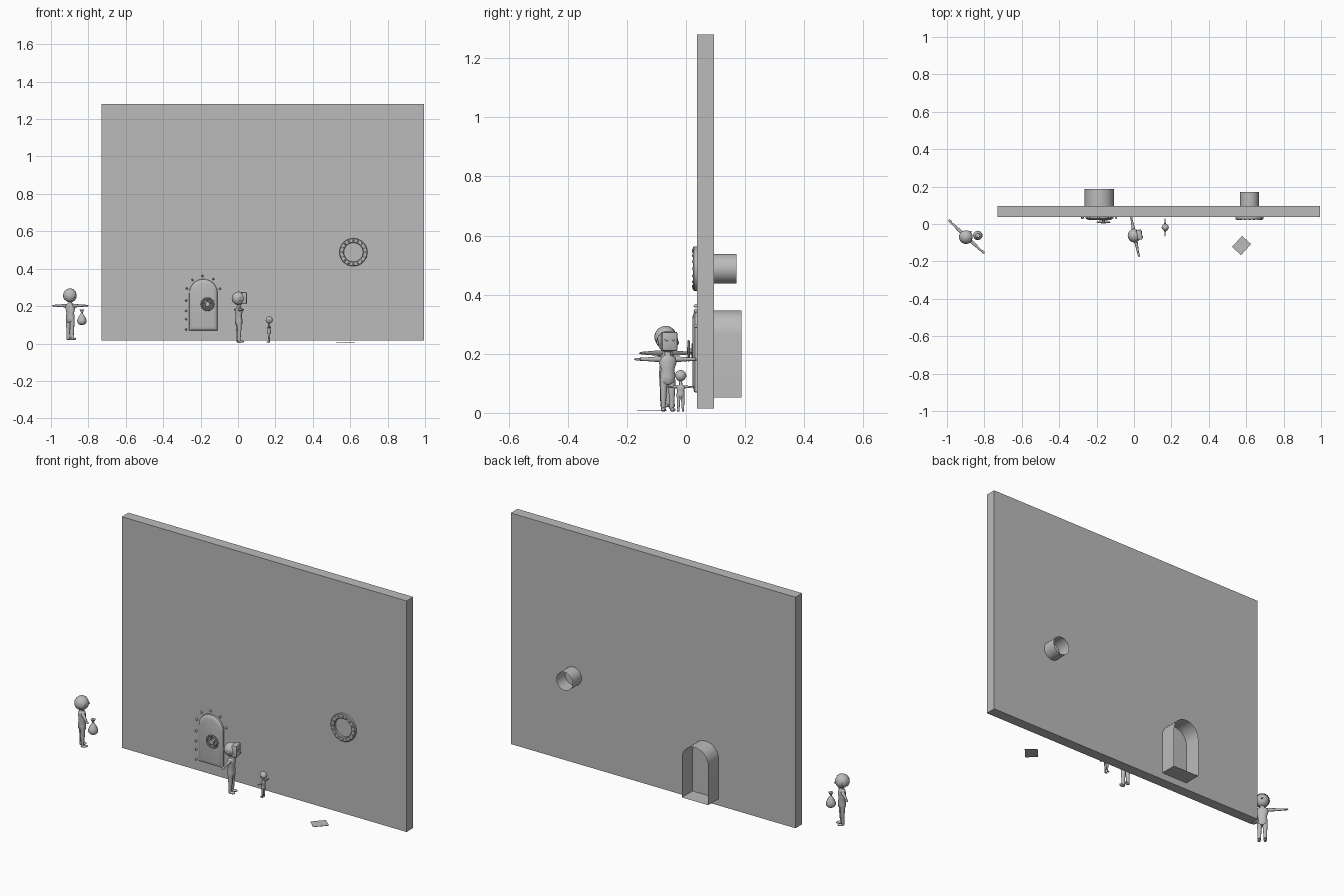
import bpy, bmesh, math
from mathutils import Matrix, Vector

if "Cube" in bpy.data.objects:
    bpy.data.objects.remove(bpy.data.objects["Cube"])

mat = bpy.data.materials.new("plain_grey")
mat.diffuse_color = (0.5, 0.5, 0.5, 1)
mat.use_nodes = True
mat.node_tree.nodes["Principled BSDF"].inputs["Base Color"].default_value = mat.diffuse_color
I = Matrix.Identity(4)


def finish(name, bm, m=I, smooth=True):
    """Turn a bmesh into a named, coloured object."""
    bm.transform(m)
    bmesh.ops.recalc_face_normals(bm, faces=bm.faces)
    me = bpy.data.meshes.new(name)
    bm.to_mesh(me)
    bm.free()
    me.materials.append(mat)
    ob = bpy.data.objects.new(name, me)
    bpy.context.collection.objects.link(ob)
    if smooth:
        bpy.ops.object.select_all(action='DESELECT')
        ob.select_set(True)
        bpy.context.view_layer.objects.active = ob
        bpy.ops.object.shade_smooth_by_angle(angle=math.radians(40))
    return ob


def box(name, lo, hi, m=I, bevel=0):
    bm = bmesh.new()
    bmesh.ops.create_cube(bm, size=1)
    lo, hi = Vector(lo), Vector(hi)
    bm.transform(Matrix.Translation((lo + hi) / 2) @ Matrix.Diagonal((*(hi - lo), 1)))
    if bevel:
        bmesh.ops.bevel(bm, geom=bm.edges[:], offset=bevel, segments=2, profile=0.5, affect='EDGES')
    return finish(name, bm, m, smooth=bool(bevel))


def ball(name, c, r, m=I, n=20):
    bm = bmesh.new()
    bmesh.ops.create_uvsphere(bm, u_segments=n, v_segments=n // 2 + 2, radius=1)
    bm.transform(Matrix.Translation(c) @ Matrix.Diagonal((*r, 1)))
    return finish(name, bm, m)


def loft(name, rings, m=I, closed=False, caps=True):
    """Skin a list of equally sized point rings."""
    bm = bmesh.new()
    vs = [[bm.verts.new(p) for p in ring] for ring in rings]
    n = len(vs[0])
    pairs = list(zip(vs, vs[1:])) + ([(vs[-1], vs[0])] if closed else [])
    for a, b in pairs:
        for i in range(n):
            j = (i + 1) % n
            bm.faces.new((a[i], a[j], b[j], b[i]))
    if caps and not closed:
        bm.faces.new(vs[0])
        bm.faces.new(vs[-1])
    return finish(name, bm, m)


def circle(r, n, rz=None):
    rz = r if rz is None else rz
    return [(r * math.cos(2 * math.pi * i / n), rz * math.sin(2 * math.pi * i / n)) for i in range(n)]


def limb(name, pts, radii, m, n=12):
    """Tapered limb along a path, with round section."""
    pts = [Vector(p) for p in pts]
    q = (pts[-1] - pts[0]).to_track_quat('Z', 'Y')
    return loft(name, [[p + q @ Vector((x, y, 0)) for x, y in circle(r, n)]
                       for p, r in zip(pts, radii)], m)


def stack(name, levels, m=I, n=20):
    """Upright body from (z, half width, half depth) levels."""
    return loft(name, [[(x, y, z) for x, y in circle(w, n, d)] for z, w, d in levels], m)


def wheel_ring(name, c, section, n=32):
    """Ring around a y axis from a (radius, y) section."""
    return loft(name, [[(c[0] + r * math.cos(a), y, c[2] + r * math.sin(a)) for r, y in section]
                       for a in (2 * math.pi * i / n for i in range(n))], closed=True)


def arch(cx, half, z0, z1, n=16):
    zc = z1 - half
    pts = [(cx - half, z0), (cx + half, z0)]
    return pts + [(cx + half * math.cos(math.pi * i / n), zc + half * math.sin(math.pi * i / n))
                  for i in range(n + 1)]


# wall and the two open passages behind it
box("wall", (-0.73, 0.037, 0.015), (0.995, 0.095, 1.28))
loft("door_passage", [[(x, y, z) for x, z in arch(-0.185, 0.079, 0.052, 0.347)]
                      for y in (0.09, 0.187)], caps=False)
PX, PZ = 0.617, 0.488
loft("porthole_passage", [[(PX + x, y, PZ + z) for x, z in circle(0.05, 32)]
                          for y in (0.09, 0.17)], caps=False)

# porthole flange and rivets
wheel_ring("porthole_flange", (PX, 0, PZ),
           [(0.051, 0.04), (0.051, 0.027), (0.054, 0.024), (0.072, 0.024), (0.075, 0.027), (0.075, 0.04)])
for i in range(16):
    a = 2 * math.pi * i / 16
    ball("porthole_rivet", (PX + 0.063 * math.cos(a), 0.024, PZ + 0.063 * math.sin(a)),
         (0.005, 0.004, 0.005), n=10)

# raised door with a sloping rim
loft("door", [[(x, y, z) for x, z in arch(-0.185, h, z0, z1)]
              for y, h, z0, z1 in ((0.038, 0.076, 0.07, 0.345), (0.030, 0.074, 0.072, 0.343),
                                   (0.024, 0.064, 0.082, 0.333), (0.022, 0.056, 0.09, 0.325))])

# bolts down the left side and round the top
bolts = [(-0.277, z) for z in (0.075, 0.13, 0.175, 0.23)]
bolts += [(-0.185 + 0.092 * math.cos(math.radians(a)), 0.27 + 0.092 * math.sin(math.radians(a)))
          for a in (15, 55, 93, 130, 165)]
for x, z in bolts:
    ball("door_bolt", (x, 0.034, z), (0.006, 0.008, 0.006), n=10)

# hand wheel
WX, WZ, WY = -0.163, 0.21, 0.009
wheel_ring("wheel_rim", (WX, 0, WZ), [(0.032 + x, WY + y) for x, y in circle(0.0045, 8)])
limb("wheel_axle", [(WX, 0.03, WZ), (WX, 0.004, WZ)], [0.007, 0.007], I, 16)
limb("wheel_hub", [(WX, 0.013, WZ), (WX, 0.003, WZ)], [0.015, 0.012], I, 20)
wheel_ring("wheel_collar", (WX, 0, WZ), [(0.022 + x, 0.021 + y) for x, y in circle(0.003, 8)])
for i in range(5):
    a = math.pi / 2 + 2 * math.pi * i / 5
    limb("wheel_spoke", [(WX, WY, WZ), (WX + 0.032 * math.cos(a), WY, WZ + 0.032 * math.sin(a))],
         [0.003, 0.003], I, 8)


def person(name, x, y, z, h, angle, arm_z, span):
    """Standing figure one unit tall in local space, facing local -y, arms out."""
    m = Matrix.Translation((x, y, z)) @ Matrix.Rotation(math.radians(angle), 4, 'Z') @ Matrix.Scale(h, 4)
    stack(name + "_torso", [(0.34, 0.05, 0.05), (0.37, 0.095, 0.07), (0.44, 0.095, 0.07),
                            (0.53, 0.085, 0.062), (arm_z - 0.03, 0.115, 0.07),
                            (arm_z + 0.02, 0.105, 0.06), (arm_z + 0.05, 0.04, 0.04),
                            (0.78, 0.035, 0.035)], m)
    ball(name + "_head", (0, 0, 0.865), (0.125, 0.125, 0.13), m, 24)
    ball(name + "_nose", (0, -0.125, 0.85), (0.018, 0.022, 0.02), m, 10)
    for s in (-1, 1):
        ball(name + "_ear", (s * 0.125, 0, 0.855), (0.016, 0.025, 0.03), m, 10)
        limb(name + "_arm", [(s * 0.08, 0, arm_z), (s * 0.14, 0, arm_z), (s * span * 0.6, 0, arm_z),
                             (s * (span - 0.06), 0, arm_z)], [0.035, 0.033, 0.024, 0.018], m)
        ball(name + "_hand", (s * (span - 0.04), -0.005, arm_z), (0.045, 0.025, 0.016), m, 12)
        limb(name + "_leg", [(s * 0.05, 0, 0.40), (s * 0.052, 0, 0.22), (s * 0.055, 0.005, 0.03)],
             [0.05, 0.038, 0.027], m)
        ball(name + "_foot", (s * 0.058, -0.03, 0.025), (0.032, 0.068, 0.025), m, 14)
    return m


# thin cap of hair: a sphere with the face side cut away
def hair(name, m, r=0.137):
    bm = bmesh.new()
    bmesh.ops.create_uvsphere(bm, u_segments=24, v_segments=14, radius=r)
    bmesh.ops.translate(bm, verts=bm.verts, vec=(0, 0.005, 0.868))
    bmesh.ops.bisect_plane(bm, geom=bm.verts[:] + bm.edges[:] + bm.faces[:], plane_co=(0, 0, 0.87),
                           plane_no=(0, 0.7, 0.7), clear_inner=True)
    finish(name, bm, m)


# figure at the end of the wall
m = person("left_adult", -0.897, -0.068, 0.018, 0.275, 137, 0.67, 0.475)
hair("left_adult_hair", m)

# figure by the door, with a square face mask
m = person("middle_adult", 0.004, -0.062, 0.004, 0.273, 101, 0.65, 0.42)
hair("middle_adult_hair", m, 0.133)
box("middle_adult_mask", (-0.098, -0.145, 0.755), (0.098, -0.04, 0.99), m, 0.02)
for s in (-1, 1):
    ball("middle_adult_eye", (s * 0.045, -0.146, 0.89), (0.022, 0.008, 0.014), m, 10)

# small figure
m = person("child", 0.166, -0.018, 0.004, 0.14, -90, 0.6, 0.34)
hair("child_hair", m)

# tied sack beside the left figure
stack("sack", [(0.10, 0.008, 0.008), (0.103, 0.017, 0.017), (0.112, 0.024, 0.024),
               (0.124, 0.025, 0.025), (0.138, 0.020, 0.020), (0.152, 0.011, 0.011),
               (0.162, 0.005, 0.005), (0.166, 0.005, 0.005), (0.174, 0.009, 0.009),
               (0.181, 0.012, 0.012)], Matrix.Translation((-0.835, -0.061, 0)))

# loose sheet on the floor
box("floor_sheet", (-0.04, -0.0325, 0), (0.04, 0.0325, 0.0015),
    Matrix.Translation((0.575, -0.115, 0.006)) @ Matrix.Rotation(math.radians(48), 4, 'Z'))
